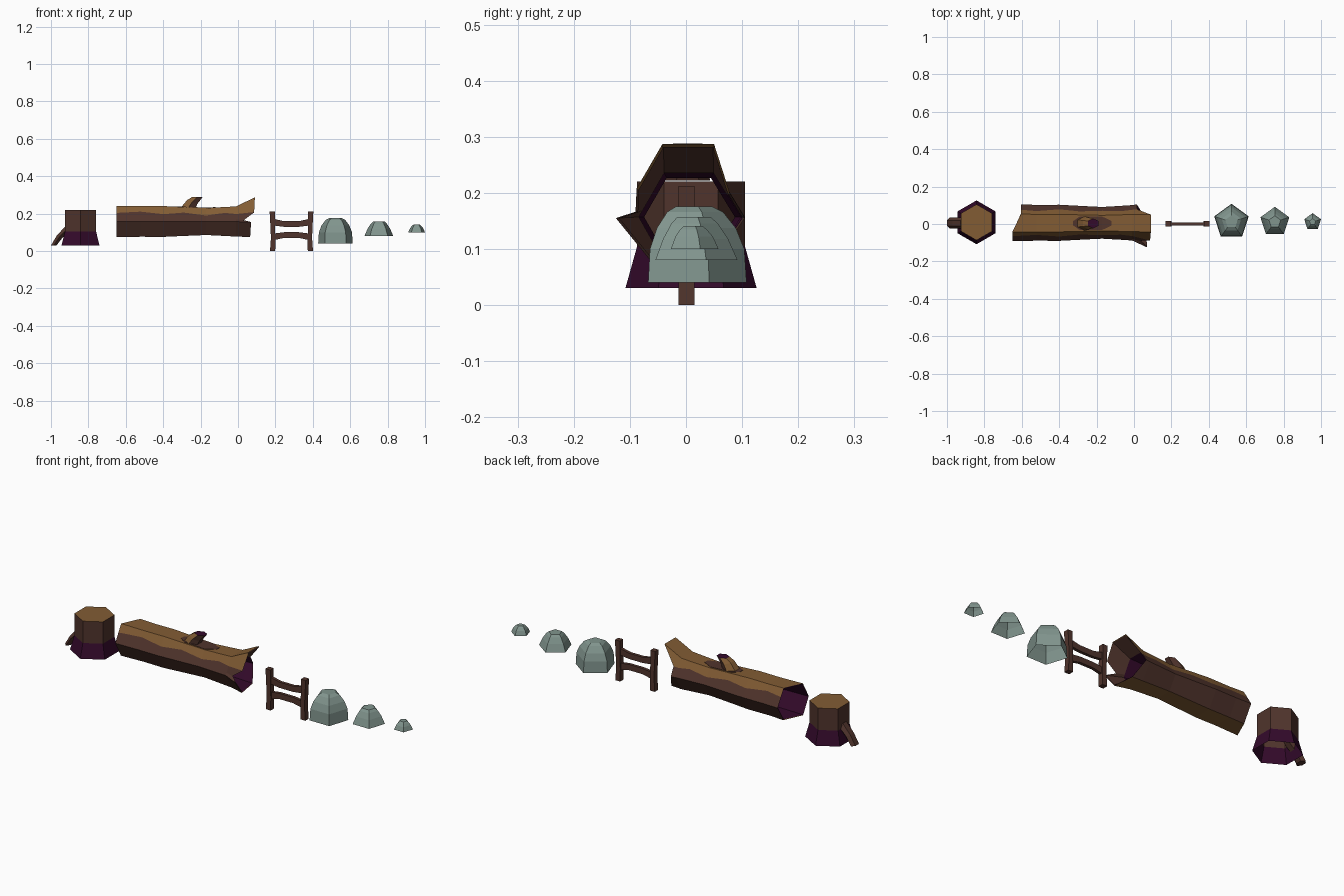
import bpy, bmesh, math
from mathutils import Vector

if "Cube" in bpy.data.objects:
    bpy.data.objects.remove(bpy.data.objects["Cube"])


def material(name, rgb):
    m = bpy.data.materials.new(name)
    m.diffuse_color = (*rgb, 1)
    m.use_nodes = True
    m.node_tree.nodes["Principled BSDF"].inputs["Base Color"].default_value = m.diffuse_color
    return m


BARK = material("brown bark", (0.080, 0.034, 0.025))
TAN = material("tan wood", (0.223, 0.107, 0.034))
PURPLE = material("dark purple", (0.034, 0.003, 0.024))
STONE = material("grey green stone", (0.22, 0.30, 0.27))


def loft(name, rings, mats, rule=None, caps=(True, True)):
    """Skin a list of rings; rule(ring_index, side_index, normal, centre) gives the material."""
    bm = bmesh.new()
    vs = [[bm.verts.new(p) for p in r] for r in rings]
    n = len(rings[0])
    made = []
    for i in range(len(rings) - 1):
        for j in range(n):
            k = (j + 1) % n
            made.append((bm.faces.new((vs[i][j], vs[i][k], vs[i + 1][k], vs[i + 1][j])), i, j))
    if caps[0]:
        made.append((bm.faces.new(vs[0]), -1, 0))
    if caps[1]:
        made.append((bm.faces.new(vs[-1]), len(rings), 0))
    bmesh.ops.recalc_face_normals(bm, faces=bm.faces[:])
    bm.normal_update()
    if rule:
        for f, i, j in made:
            f.material_index = rule(i, j, f.normal, f.calc_center_median())
    me = bpy.data.meshes.new(name)
    bm.to_mesh(me)
    bm.free()
    for m in mats:
        me.materials.append(m)
    ob = bpy.data.objects.new(name, me)
    bpy.context.collection.objects.link(ob)
    return ob


def flat_ring(cx, cy, z, r, n):
    """Horizontal polygon with a corner towards +y."""
    return [(cx + r * math.sin(2 * math.pi * j / n), cy + r * math.cos(2 * math.pi * j / n), z)
            for j in range(n)]


def tube(name, path, mats, n=6, rule=None):
    """Tube in the xz plane; path holds (x, y, z, radius across, radius y, tilt of the ring)."""
    rings = []
    for x, y, z, ra, ry, tilt in path:
        ring = []
        for j in range(n):
            a = 2 * math.pi * (j + 0.5) / n
            u = ra * math.cos(a)
            ring.append((x + u * math.cos(tilt), y + ry * math.sin(a), z + u * math.sin(tilt)))
        rings.append(ring)
    return loft(name, rings, mats, rule)


# Stump with flared purple foot and tan cut top, open underneath
SX, SY = -0.842, 0.009
loft("stump",
     [flat_ring(SX, SY, z, r, 6) for z, r in ((0.03, 0.117), (0.105, 0.096), (0.22, 0.096))],
     [BARK, TAN, PURPLE],
     lambda i, j, n, c: 1 if n.z > 0.9 else 2 if c.z < 0.1 else 0, caps=(False, True))

# Root leaning out of the stump
tube("stump_root",
     [(-0.985, 0.005, 0.03, 0.017, 0.03, 0),
      (-0.955, 0.005, 0.075, 0.019, 0.03, -0.3),
      (-0.91, 0.005, 0.12, 0.022, 0.03, -0.5)], [BARK])

# Hollow log: hexagonal, wavy, with splintered ends and a wavy tan strip on top
LY, LZ = 0.005, 0.157
TB, TF = Vector((0.048, 0.085)), Vector((-0.048, 0.085))
SF, SB = Vector((-0.097, 0)), Vector((0.100, 0))
BF, BB = Vector((-0.05, -0.083)), Vector((0.05, -0.083))


def log_ring(x, scale, wave):
    pts = [TB, TF, TF.lerp(SF, wave), TF.lerp(SF, 0.85), SF, BF, BB, SB, SB.lerp(TB, 1 - wave)]
    ring = [(x, LY + p.x * scale, LZ + p.y * scale) for p in pts]
    if x == -0.65:  # left end slants back
        ring = [(-0.605 if y > 0 else x, y, z) for x, y, z in ring]
    return ring


stations = [(-0.65, 1.0, 0.45), (-0.52, 0.97, 0.35), (-0.40, 0.98, 0.52), (-0.29, 0.92, 0.38),
            (-0.17, 0.86, 0.55), (-0.07, 0.92, 0.40), (-0.01, 0.96, 0.5)]
# right end flares into splinters
splinters = [(0.09, 0.05, 0.287), (0.09, -0.042, 0.287), (0.086, -0.088, 0.208),
             (0.03, -0.09, 0.165), (0.07, -0.125, 0.155), (0.065, -0.06, 0.075),
             (0.05, 0.05, 0.078), (0.015, 0.105, 0.155), (0.018, 0.078, 0.20)]
loft("hollow_log", [log_ring(*s) for s in stations] + [splinters], [BARK, TAN],
     lambda i, j, n, c: 1 if j in (0, 1, 5, 8) else 0, caps=(False, False))

# Purple lining; the inside of the upper and front splinters is brown
inner_end = [(x, LY + (y - LY) * 0.96, LZ + (z - LZ) * 0.96) for x, y, z in splinters]
lining = loft("log_lining", [log_ring(x, s - 0.04, w) for x, s, w in stations] + [inner_end],
              [PURPLE, BARK],
              lambda i, j, n, c: 1 if i == 6 and j in (0, 1, 2, 3, 4, 8) else 0,
              caps=(False, False))
lining.data.flip_normals()

# Broken branch on the log, leaning towards +x, with a purple broken top
tube("log_branch",
     [(-0.272, 0.003, 0.222, 0.048, 0.040, 0),
      (-0.245, 0.003, 0.262, 0.034, 0.032, -0.35),
      (-0.218, 0.003, 0.288, 0.033, 0.026, 0.0)], [BARK, TAN, PURPLE],
     rule=lambda i, j, n, c: 2 if i == 3 else 1 if n.z > 0.35 else 0)

# Brown knot patch around the branch foot, a thin plate on the log top
loft("branch_knot",
     [[(x, 0.004 + s * w, z + t) for s, t in ((-1, -0.002), (1, -0.002), (1, 0.002), (-1, 0.002))]
      for x, w, z in ((-0.325, 0.012, 0.2368), (-0.29, 0.036, 0.2352),
                      (-0.17, 0.036, 0.2301), (-0.12, 0.012, 0.2327))], [BARK])


# Fence: two slightly bent posts and two bowed rails
def square(x, z, hx, hy, hz=None):
    if hz is None:
        return [(x + a * hx, b * hy + 0.001, z) for a, b in ((-1, -1), (1, -1), (1, 1), (-1, 1))]
    return [(x, b * hy + 0.001, z + a * hz) for a, b in ((-1, -1), (1, -1), (1, 1), (-1, 1))]


for side, name in ((-1, "left_post"), (1, "right_post")):
    loft("fence_" + name,
         [square(0.286 + side * d, z, h, 0.014)
          for z, d, h in ((0.0, 0.101, 0.014), (0.07, 0.098, 0.012),
                          (0.14, 0.101, 0.012), (0.212, 0.103, 0.014))], [BARK])
for name, z, bow in (("upper_rail", 0.151, -0.008), ("lower_rail", 0.079, 0.008)):
    loft("fence_" + name,
         [square(0.286 + d, z + bow * b, 0, 0.008, h)
          for d, b, h in ((-0.1, -0.5, 0.018), (-0.04, 0.8, 0.015),
                          (0.04, 0.8, 0.015), (0.1, -0.5, 0.018))], [BARK])

# Three pentagonal dome rocks of shrinking size, open underneath: centre x, then (z, radius) rings
rocks = {
    "large_rock": (0.521, [(0.04, 0.097), (0.10, 0.093), (0.137, 0.078), (0.166, 0.055), (0.176, 0.035)]),
    "medium_rock": (0.753, [(0.08, 0.081), (0.118, 0.064), (0.145, 0.046), (0.157, 0.033)]),
    "small_rock": (0.955, [(0.10, 0.047), (0.122, 0.037), (0.135, 0.026), (0.141, 0.018)]),
}
for name, (x, prof) in rocks.items():
    loft(name, [flat_ring(x, 0.011, z, r, 5) for z, r in prof], [STONE], caps=(False, True))
